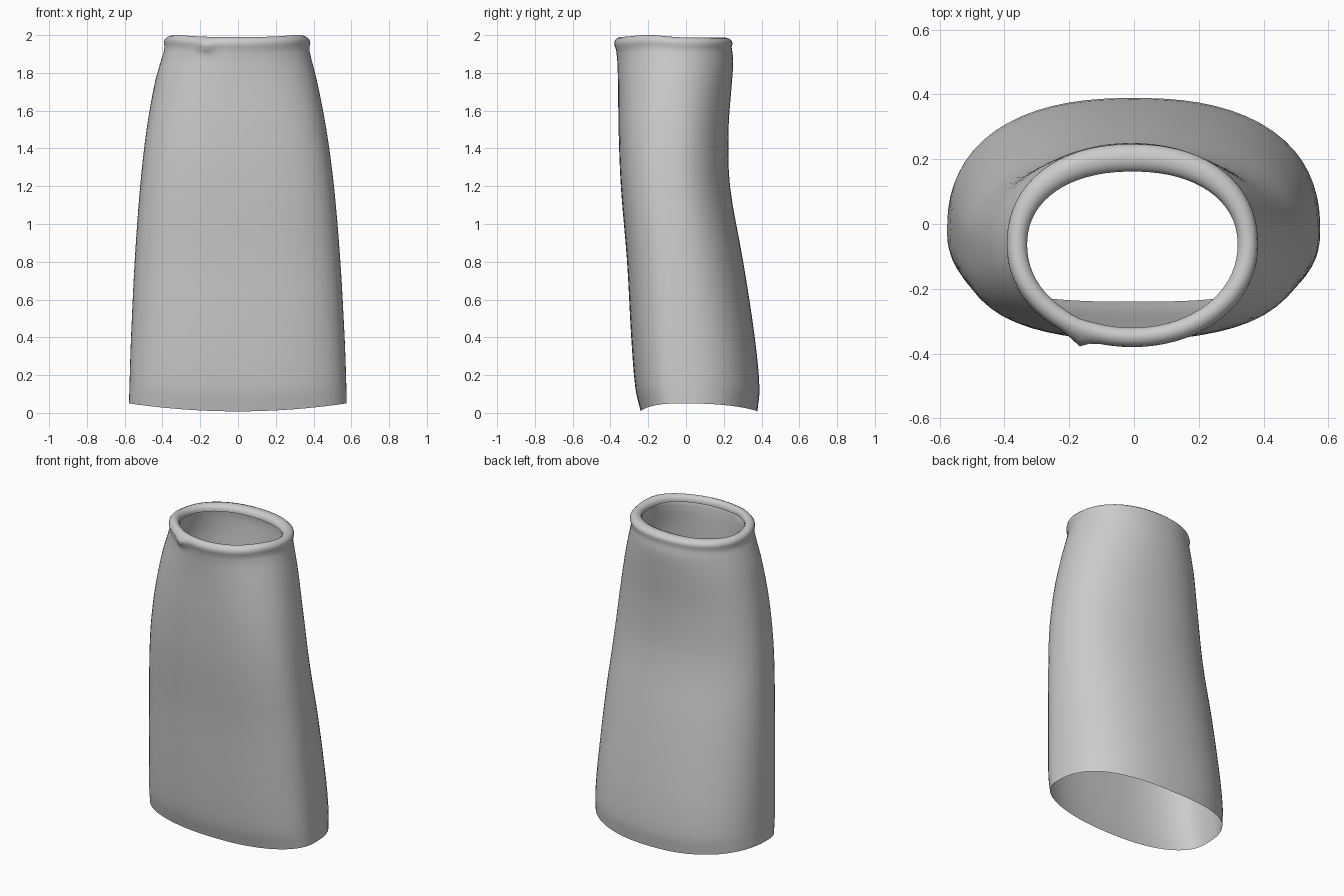
import bpy, bmesh, math

if "Cube" in bpy.data.objects:
    bpy.data.objects.remove(bpy.data.objects["Cube"])

SEG = 72

# Body profile: z, left x, right x, front y, back y, y of widest line,
# squareness of the front half, squareness of the back half
KEYS = [
    (0.008, -0.577, 0.575, -0.240, 0.378, -0.02, 2.7, 2.4),
    (0.13, -0.574, 0.573, -0.268, 0.389, -0.02, 2.75, 2.4),
    (0.40, -0.566, 0.564, -0.290, 0.364, -0.02, 2.8, 2.3),
    (0.80, -0.547, 0.542, -0.312, 0.303, -0.04, 2.85, 2.2),
    (1.20, -0.518, 0.508, -0.345, 0.233, -0.06, 2.85, 2.1),
    (1.50, -0.484, 0.468, -0.357, 0.225, -0.065, 2.65, 2.1),
    (1.75, -0.440, 0.420, -0.360, 0.243, -0.065, 2.3, 2.1),
    (1.87, -0.408, 0.391, -0.364, 0.250, -0.065, 2.1, 2.1),
    (1.925, -0.391, 0.378, -0.369, 0.245, -0.065, 2.05, 2.15),
]


def spline(a, b, c, d, t):
    """Smooth blend between b and c, with uneven z spacing respected."""
    h = c[0] - b[0]
    m0 = [(q - p) / (c[0] - a[0]) * h for p, q in zip(a, c)]
    m1 = [(q - p) / (d[0] - b[0]) * h for p, q in zip(b, d)]
    return [(2*t**3 - 3*t*t + 1) * p + (t**3 - 2*t*t + t) * u
            + (3*t*t - 2*t**3) * q + (t**3 - t*t) * v
            for p, q, u, v in zip(b, c, m0, m1)]


def ring(row):
    """One rounded, slightly square cross-section."""
    z, xl, xr, yf, yb, ym, nf, nb = row
    xc, rx = (xl + xr) / 2, (xr - xl) / 2
    pts = []
    for i in range(SEG):
        a = 2 * math.pi * i / SEG
        c, s = math.cos(a), math.sin(a)
        n = nb if s > 0 else nf
        r = (abs(c)**n + abs(s)**n) ** (-1 / n)
        u, v = c * r, s * r
        x = xc + rx * u
        y = ym + v * ((yb - ym) if v > 0 else (ym - yf))
        # hem rises at the sides, waist dips at front and back
        low = max(0, 1 - z / 0.5)
        high = max(0, (z - 1.7) / 0.3)
        zz = z + 0.043 * u * u * low
        zz += high * 0.014 * (math.exp(-((y + 0.2) / 0.12)**2) - 1)
        # small gathered pinch at the front left of the waist
        if v < 0:
            w = math.exp(-((x + 0.17) / 0.03)**2 - ((z - 1.95) / 0.03)**2)
            y -= 0.03 * w * (1 if row[1] < -0.37 else 0.3)
        pts.append((x, y, zz))
    return pts


# Skirt body rows
rows = []
for i in range(len(KEYS) - 1):
    a, d = KEYS[max(i - 1, 0)], KEYS[min(i + 2, len(KEYS) - 1)]
    rows += [spline(a, KEYS[i], KEYS[i + 1], d, k / 4) for k in range(4)]
rows.append(KEYS[-1])

# Rolled waistband rows, curling over and down the inside
for k in range(9):
    t = math.radians(-30 + 28 * k)
    off = 0.032 * (1 - math.cos(t))
    rows.append((1.967 + 0.034 * math.sin(t), -0.393 + off, 0.383 - off,
                 -0.380 + off * 0.95, 0.247 - off * 1.35, -0.065, 2.05, 2.2))

# Loft the rows into one open sheet
bm = bmesh.new()
rings = [[bm.verts.new(p) for p in ring(r)] for r in rows]
for lo, hi in zip(rings, rings[1:]):
    for i in range(SEG):
        j = (i + 1) % SEG
        bm.faces.new((lo[i], lo[j], hi[j], hi[i]))
mesh = bpy.data.meshes.new("skirt")
bm.to_mesh(mesh)
bm.free()
mesh.shade_smooth()
skirt = bpy.data.objects.new("skirt", mesh)
bpy.context.collection.objects.link(skirt)
